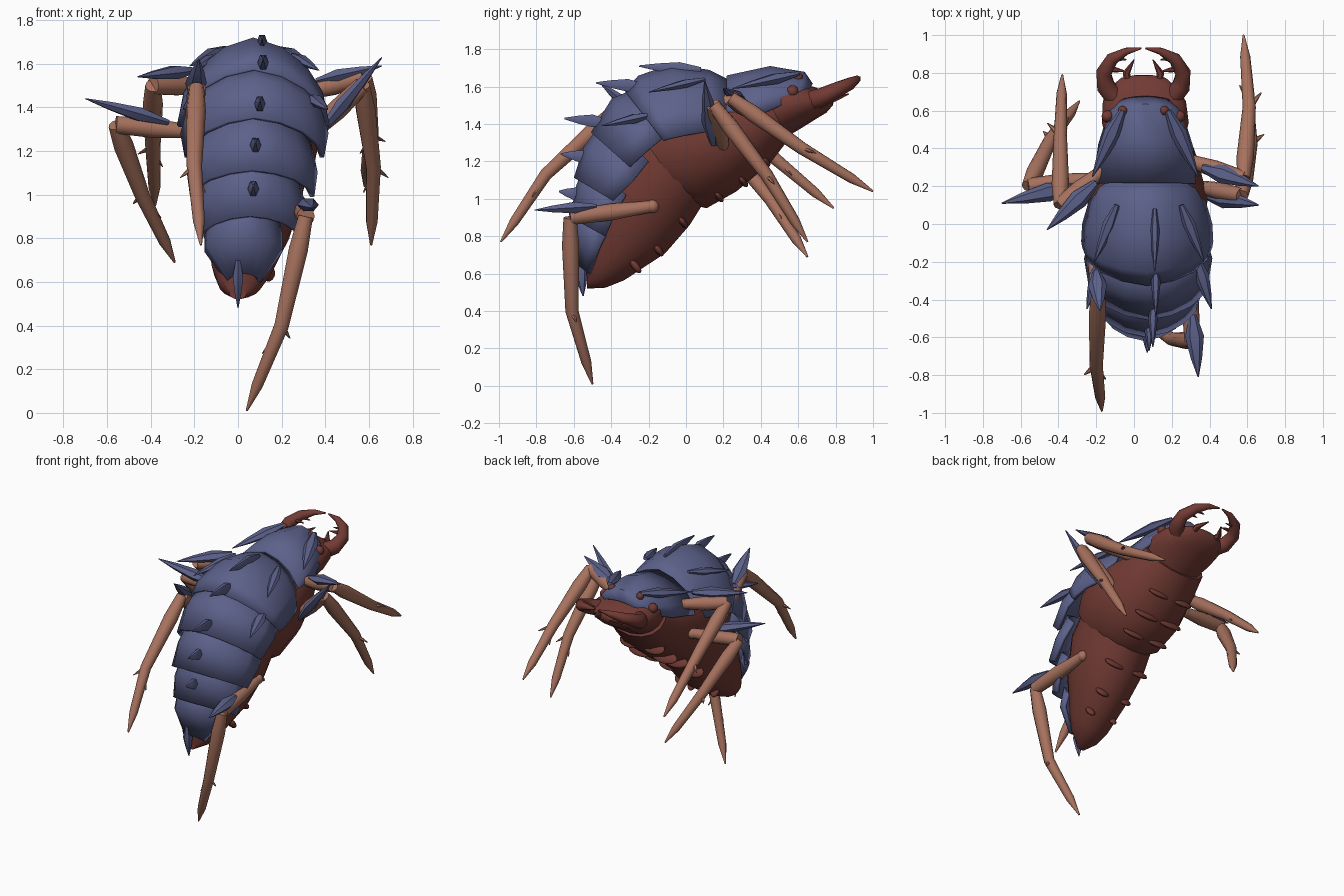
import bpy, bmesh, math
from mathutils import Vector

if "Cube" in bpy.data.objects:
    bpy.data.objects.remove(bpy.data.objects["Cube"], do_unlink=True)


def material(name, rgb):
    m = bpy.data.materials.new(name)
    m.use_nodes = True
    m.diffuse_color = (*rgb, 1)
    m.node_tree.nodes["Principled BSDF"].inputs["Base Color"].default_value = (*rgb, 1)
    return m


BLUE = material("slate blue shell", (0.107, 0.12, 0.255))
RED = material("dark red flesh", (0.168, 0.043, 0.034))
BROWN = material("tan brown leg", (0.39, 0.168, 0.112))
parts = []


def finish(bm, name, mat):
    bmesh.ops.recalc_face_normals(bm, faces=bm.faces)
    mesh = bpy.data.meshes.new(name)
    bm.to_mesh(mesh)
    bm.free()
    mesh.materials.append(mat)
    ob = bpy.data.objects.new(name, mesh)
    bpy.context.collection.objects.link(ob)
    parts.append(ob)
    return ob


def loft(name, rings, mat, closed=True):
    """Skin a list of point rings; closed rings are capped at both ends."""
    bm = bmesh.new()
    loops = [[bm.verts.new(p) for p in ring] for ring in rings]
    n = len(loops[0])
    for a, b in zip(loops, loops[1:]):
        for i in range(n if closed else n - 1):
            j = (i + 1) % n
            bm.faces.new((a[i], a[j], b[j], b[i]))
    if closed:
        bm.faces.new(loops[0])
        bm.faces.new(loops[-1])
    return finish(bm, name, mat)


def tube(name, points, radii, mat, sides=10, flat=1.0):
    """Tapered tube through the points; flat scales its upright thickness."""
    pts = [Vector(p) for p in points]
    rings = []
    side = None
    for i, (p, r) in enumerate(zip(pts, radii)):
        d = (pts[min(i + 1, len(pts) - 1)] - pts[max(i - 1, 0)]).normalized()
        if side is None:
            side = d.cross(Vector((0, 0, 1)) if abs(d.z) < 0.9 else Vector((1, 0, 0)))
        side = (side - d * side.dot(d)).normalized()
        up = side.cross(d)
        rings.append([p + side * r * math.cos(t) + up * r * flat * math.sin(t)
                      for t in (math.tau * k / sides for k in range(sides))])
    return loft(name, rings, mat)


def spike(name, base, tip, r, mat=BLUE, flat=0.7):
    """Spindle thorn, thickest a third of the way along."""
    a, b = Vector(base), Vector(tip)
    return tube(name, [a, a.lerp(b, 0.35), a.lerp(b, 0.7), b],
                [r * 0.4, r, r * 0.6, 0.003], mat, 6, flat)


def blob(name, centre, scale, mat, tilt=0.0):
    bm = bmesh.new()
    bmesh.ops.create_uvsphere(bm, u_segments=12, v_segments=8, radius=1)
    ob = finish(bm, name, mat)
    ob.location, ob.scale, ob.rotation_euler = centre, scale, (tilt, 0, 0)
    return ob


# Red body: each ring is top (y, z), bottom (y, z), half width, centre x
def body(name, rows):
    rings = []
    for ty, tz, by, bz, hw, cx in rows:
        top, bot = Vector((cx, ty, tz)), Vector((cx, by, bz))
        mid, half = (top + bot) / 2, (top - bot) / 2
        rings.append([mid + half * math.cos(t) + Vector((hw * math.sin(t), 0, 0))
                      for t in (math.tau * k / 16 for k in range(16))])
    return loft(name, rings, RED)


body("abdomen", [
    (-.53, .58, -.53, .52, .04, 0), (-.54, .66, -.43, .525, .10, .01),
    (-.53, .78, -.33, .565, .14, .02), (-.50, 1.0, -.11, .71, .20, .05),
    (-.40, 1.26, .02, .86, .25, .06), (-.22, 1.43, .12, 1.02, .25, .07)])
body("thorax", [
    (-.30, 1.42, .02, .97, .25, .07), (-.21, 1.53, .11, .95, .30, .07),
    (0, 1.6, .27, 1.04, .32, .07), (.22, 1.59, .45, 1.19, .27, .07),
    (.40, 1.6, .55, 1.32, .23, .06)])
body("head", [
    (.35, 1.6, .52, 1.32, .20, .06), (.45, 1.62, .62, 1.38, .23, .06),
    (.60, 1.62, .70, 1.43, .22, .055), (.68, 1.60, .75, 1.46, .185, .05),
    (.75, 1.575, .785, 1.5, .125, .05), (.785, 1.55, .79, 1.52, .05, .05)])


# Blue back plates: each ring is ridge (y, z), side edge (y, z), half width
def plate(name, cx, rows):
    rings = []
    for ry, rz, ey, ez, hw in rows:
        ridge, edge = Vector((cx, ry, rz)), Vector((cx, ey, ez))
        ring = []
        for k in range(-4, 5):
            a = k * math.pi / 8
            drop = .87 * (1 - math.cos(a)) + .13 * abs(math.sin(a))
            ring.append(ridge.lerp(edge, drop) + Vector((hw * math.sin(a), 0, 0)))
        rings.append(ring)
    ob = loft(name, rings, BLUE, closed=False)
    s = ob.modifiers.new("thickness", "SOLIDIFY")
    s.thickness, s.offset = 0.02, 0
    return ob


plate("neck_plate", .06, [
    (.67, 1.61, .64, 1.56, .14), (.63, 1.67, .58, 1.53, .19),
    (.45, 1.70, .42, 1.46, .24), (.22, 1.65, .21, 1.41, .27)])
plate("shoulder_plate", .07, [
    (.24, 1.62, .21, 1.38, .25), (.12, 1.68, .12, 1.36, .30),
    (-.08, 1.71, .0, 1.34, .335), (-.25, 1.65, -.09, 1.32, .34),
    (-.32, 1.57, -.12, 1.31, .335)])
plate("back_plate_1", .075, [
    (-.22, 1.60, -.08, 1.36, .30), (-.39, 1.53, -.18, 1.28, .33),
    (-.50, 1.35, -.30, 1.17, .31)])
plate("back_plate_2", .065, [
    (-.43, 1.42, -.2, 1.2, .27), (-.54, 1.27, -.28, 1.1, .29),
    (-.59, 1.11, -.39, .99, .275)])
plate("back_plate_3", .055, [
    (-.53, 1.2, -.32, 1.02, .23), (-.58, 1.06, -.38, .92, .245),
    (-.61, .90, -.43, .80, .225)])
plate("tail_plate", .025, [
    (-.57, .98, -.42, .82, .17), (-.60, .82, -.46, .74, .17),
    (-.56, .64, -.51, .60, .07)])

# Thorns along the ridge
for i, (x, y, z, length) in enumerate([
        (.11, .08, 1.69, .33), (.115, -.22, 1.60, .26), (.1, -.42, 1.41, .23),
        (.08, -.5, 1.22, .17), (.07, -.55, 1.02, .13)]):
    spike(f"ridge_thorn_{i + 1}", (x, y, z), (x, y - length, z + .02), .026, flat=1.5)
spike("tail_thorn", (0, -.57, .7), (0, -.55, .48), .04)

# Paired features, mirrored about the slightly offset body line
for s, side in ((1, "left"), (-1, "right")):
    def m(x, y, z, cx=.08):
        return (cx + s * x, y, z)

    spike(f"neck_thorn_{side}", m(.12, .6, 1.67, .06), m(.28, .25, 1.59, .06), .045)
    spike(f"shoulder_thorn_{side}", m(.17, .1, 1.64), m(.29, -.2, 1.57), .035)
    spike(f"back_thorn_{side}", m(.25, -.18, 1.45), m(.33, -.45, 1.39), .04)
    blob(f"outer_eye_{side}", m(.19, .57, 1.575, .05), (.032,) * 3, RED)
    blob(f"inner_eye_{side}", m(.11, .6, 1.65, .05), (.025,) * 3, RED)
    tube(f"jaw_{side}",
         [m(.14, .66, 1.52, .05), m(.20, .73, 1.545, .05), m(.21, .80, 1.58, .05),
          m(.165, .875, 1.615, .05), m(.09, .915, 1.64, .05), m(.01, .93, 1.65, .05)],
         [.055, .05, .042, .034, .02, .004], RED)
    for y, tip in ((.84, .10), (.90, .09)):
        spike(f"jaw_tooth_{side}", m(.18, y - .02, 1.6, .05), m(tip, y - .03, 1.6, .05), .015, RED)
    tube(f"feeler_{side}", [m(.08, .74, 1.52, .05), m(.09, .8, 1.54, .05), m(.05, .87, 1.56, .05)],
         [.022, .02, .003], RED, 6)
    # Belly ridges
    for i, (y, z, w) in enumerate([(.42, 1.21, .085), (.30, 1.10, .10), (.17, 1.02, .09),
                                   (-.02, .88, .085), (-.15, .73, .05), (-.27, .64, .03)]):
        blob(f"belly_ridge_{side}_{i + 1}", m(.09, y, z, .05), (w, .02, .045), RED, .65)


# Legs: hip, knee, foot and shell thorn from the thigh past the knee
def leg(name, hip, knee, shin, foot, thorn_base, thorn_tip):
    h, k, n, f = (Vector(p) for p in (hip, knee, shin, foot))
    blob(name + "_hip", h, (.036,) * 3, BROWN)
    tube(name + "_thigh", [h, h.lerp(k, .5), k], [.032, .047, .042], BROWN)
    tube(name + "_shin", [k, k.lerp(n, .3), n, n.lerp(f, .7), f],
         [.035, .046, .035, .027, .005], BROWN)
    spike(name + "_shell_thorn", thorn_base, thorn_tip, .05)
    out = Vector((.07 if k.x > 0 else -.07, 0, .02))
    spike(name + "_spur_outer", n, n.lerp(f, .2) + out, .016, BROWN)
    spike(name + "_spur_inner", n.lerp(f, .1), n.lerp(f, .3) - out * .6, .014, BROWN)


leg("front_leg_left", (.28, .34, 1.46), (.58, .24, 1.54), (.61, .62, 1.27),
    (.58, 1.0, 1.04), (.36, .3, 1.52), (.66, .2, 1.59))
leg("middle_leg_left", (.33, .2, 1.27), (.57, .15, 1.5), (.62, .43, 1.13),
    (.61, .65, .77), (.38, .15, 1.29), (.66, .1, 1.63))
leg("rear_leg_left", (.28, -.18, .96), (.31, -.62, .9), (.2, -.61, .4),
    (.04, -.5, .01), (.31, -.48, .96), (.34, -.81, .94))
leg("front_leg_right", (-.17, .28, 1.5), (-.39, .1, 1.5), (-.39, .47, 1.22),
    (-.38, .79, .95), (-.2, .22, 1.57), (-.46, -.03, 1.54))
leg("middle_leg_right", (-.22, .24, 1.29), (-.56, .2, 1.32), (-.44, .45, 1.0),
    (-.29, .65, .69), (-.32, .2, 1.33), (-.7, .11, 1.44))
leg("rear_leg_right", (-.2, -.1, 1.25), (-.19, -.36, 1.49), (-.2, -.75, 1.13),
    (-.17, -.99, .77), (-.2, -.25, 1.45), (-.18, -.46, 1.62))

# Smooth shading with sharp edges kept
for ob in bpy.context.selected_objects:
    ob.select_set(False)
for ob in parts:
    ob.select_set(True)
bpy.context.view_layer.objects.active = parts[0]
bpy.ops.object.shade_smooth_by_angle(angle=math.radians(42))
